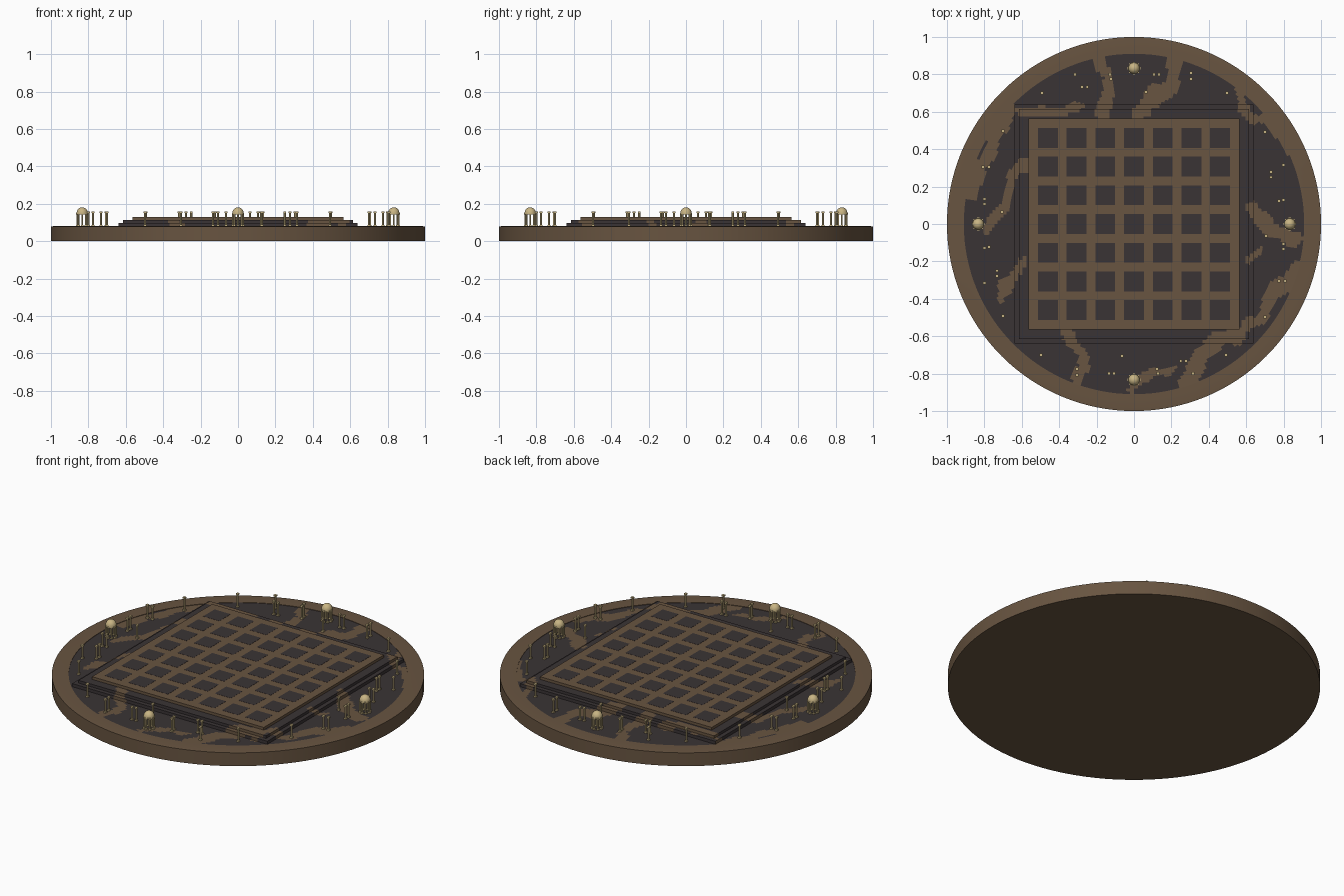
import bpy, bmesh, math
from mathutils import Vector, Matrix, noise

if "Cube" in bpy.data.objects:
    bpy.data.objects.remove(bpy.data.objects["Cube"])


def mat(name, c):
    m = bpy.data.materials.new(name)
    m.diffuse_color = (*c, 1)
    m.use_nodes = True
    m.node_tree.nodes["Principled BSDF"].inputs["Base Color"].default_value = m.diffuse_color
    return m


BROWN = mat("brown stone", (0.138, 0.089, 0.052))
DARK = mat("dark stone", (0.042, 0.034, 0.035))
GOLD = mat("pale gold", (0.58, 0.46, 0.23))


def finish(bm, name, mats, smooth=False):
    bmesh.ops.recalc_face_normals(bm, faces=bm.faces)
    me = bpy.data.meshes.new(name)
    bm.to_mesh(me)
    bm.free()
    ob = bpy.data.objects.new(name, me)
    bpy.context.collection.objects.link(ob)
    for m in mats:
        me.materials.append(m)
    if smooth:
        bpy.ops.object.select_all(action='DESELECT')
        ob.select_set(True)
        bpy.context.view_layer.objects.active = ob
        bpy.ops.object.shade_smooth_by_angle(angle=math.radians(35))
    return ob


def lathe(bm, profile, n, x=0, y=0):
    """Revolve (radius, z) points; radius 0 becomes a pole."""
    rings = []
    for r, z in profile:
        if r == 0:
            rings.append([bm.verts.new((x, y, z))] * n)
        else:
            rings.append([bm.verts.new((x + r * math.cos(2 * math.pi * i / n),
                                        y + r * math.sin(2 * math.pi * i / n), z)) for i in range(n)])
    for a, b in zip(rings, rings[1:]):
        for i in range(n):
            j = (i + 1) % n
            vs = list(dict.fromkeys((a[i], a[j], b[j], b[i])))
            if len(vs) > 2:
                bm.faces.new(vs)


def box(bm, half, z0, z1, x=0, y=0):
    m = Matrix.Translation((x, y, (z0 + z1) / 2)) @ Matrix.Diagonal((2 * half, 2 * half, z1 - z0, 1))
    return bmesh.ops.create_cube(bm, size=1, matrix=m)["verts"]


# Marble veins: half width, then path points
VEINS = [
    (.035, (-.2, .9), (-.15, .78), (-.14, .68), (-.18, .6)),
    (.05, (.22, .88), (.19, .74), (.07, .65), (.03, .6)),
    (.035, (-.66, .62), (-.75, .44), (-.82, .3), (-.87, .16)),
    (.03, (-.58, .34), (-.67, .2), (-.7, .06), (-.8, -.04)),
    (.025, (-.6, -.2), (-.66, -.3), (-.72, -.4)),
    (.03, (.52, .78), (.58, .68), (.6, .58)),
    (.03, (.62, .56), (.74, .56), (.84, .4)),
    (.035, (.62, .1), (.72, -.02), (.86, -.08)),
    (.02, (.6, -.2), (.68, -.14)),
    (.03, (.88, -.22), (.78, -.33), (.73, -.42)),
    (.035, (-.36, -.58), (-.27, -.7), (-.29, -.88)),
    (.025, (-.02, -.88), (.1, -.8), (.2, -.78)),
    (.04, (.52, -.58), (.36, -.7), (.28, -.86)),
    (.03, (.55, -.62), (.66, -.5), (.74, -.42)),
    (.025, (-.6, .6), (-.45, .61), (-.3, .63)),
]


def is_vein(p):
    q = Vector((p.x, p.y))
    q += 0.035 * Vector((noise.noise(Vector((p.x * 9, p.y * 9, 1))), noise.noise(Vector((p.x * 9, p.y * 9, 7)))))
    for w, *pts in VEINS:
        for a, b in zip(pts, pts[1:]):
            a, b = Vector(a), Vector(b)
            t = max(0, min(1, (q - a).dot(b - a) / (b - a).length_squared))
            if (q - a.lerp(b, t)).length < w:
                return True
    return False


def paint_veins(bm):
    for f in bm.faces:
        f.material_index = 1 if is_vein(f.calc_center_median()) else 0


# Round base with a shallow recess inside the rim
bm = bmesh.new()
lathe(bm, [(0, 0), (1, 0), (1, .079), (.98, .081), (.91, .081), (.91, .077), (0, .077)], 128)
finish(bm, "round_base", [BROWN], True)

# Marbled floor ring
bm = bmesh.new()
lathe(bm, [(.55 + .015 * i, .0785) for i in range(25)], 256)
paint_veins(bm)
floor = finish(bm, "marbled_floor", [DARK, BROWN])
for p in floor.data.polygons:
    if p.normal.z < 0:
        p.flip()

# Two square steps
for name, half, z0, z1 in (("lower_step", .64, .077, .097), ("upper_step", .615, .097, .113)):
    bm = bmesh.new()
    box(bm, half, z0, z1)
    long_edges = [e for e in bm.edges if e.calc_length() > .5]
    bmesh.ops.subdivide_edges(bm, edges=long_edges, cuts=60, use_grid_fill=True)
    paint_veins(bm)
    finish(bm, name, [DARK, BROWN])

# Board with seven by seven dark tiles
bm = bmesh.new()
box(bm, .563, .113, .129)
finish(bm, "board", [BROWN])
bm = bmesh.new()
for i in range(-3, 4):
    for j in range(-3, 4):
        box(bm, .053, .127, .1298, i * .1535, j * .1535)
finish(bm, "board_tiles", [DARK])

# Slim posts, repeated in four quarter turns
POSTS = [(-.315, .80), (-.278, .733), (-.25, .733), (-.128, .80), (-.123, .775), (.107, .80),
         (.134, .80), (.305, .807), (.305, .775), (.497, .70), (-.492, .70), (.064, .706)]
bm = bmesh.new()
for k in range(4):
    for x, y in POSTS:
        for _ in range(k):
            x, y = -y, x
        box(bm, .0075, .077, .086, x, y)
        lathe(bm, [(.0055, .085), (.0055, .153)], 8, x, y)
        box(bm, .0075, .152, .16, x, y)
finish(bm, "slim_posts", [GOLD], True)

# Four domed pavilions
for k, side in enumerate(("right", "back", "left", "front")):
    cx, cy = .833 * round(math.cos(k * math.pi / 2)), .833 * round(math.sin(k * math.pi / 2))
    bm = bmesh.new()
    dome = [(.03 * math.cos(a * math.pi / 16), .15 + .031 * math.sin(a * math.pi / 16)) for a in range(8)]
    lathe(bm, [(0, .143), (.032, .143), (.032, .15)] + dome + [(0, .181)], 24, cx, cy)
    for i in range(8):
        a = i * math.pi / 4
        x, y = cx + .027 * math.cos(a), cy + .027 * math.sin(a)
        box(bm, .0065, .077, .086, x, y)
        lathe(bm, [(.0045, .085), (.0045, .145)], 8, x, y)
    finish(bm, side + "_pavilion", [GOLD], True)
